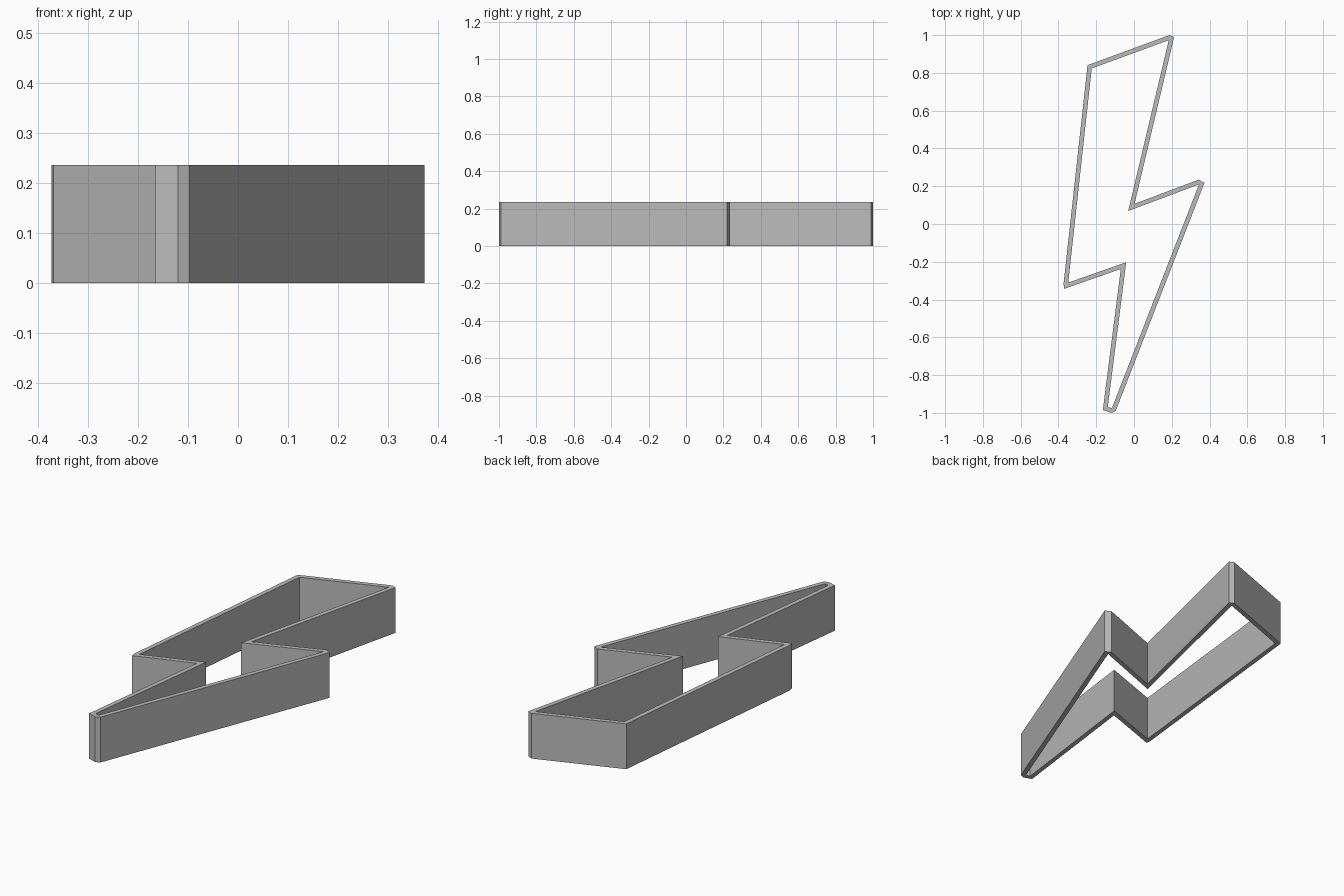
import bpy, bmesh
from mathutils import Vector
from mathutils.geometry import intersect_line_line_2d  # noqa: F401
from mathutils.geometry import intersect_line_line

if "Cube" in bpy.data.objects:
    bpy.data.objects.remove(bpy.data.objects["Cube"])

HEIGHT, WALL = 0.235, 0.024

# Outer outline, counter-clockwise; each group is one corner (two points = clipped tip)
corners = [
    [(-0.165, -0.985)],
    [(-0.12, -1.0), (-0.097, -0.99)],
    [(0.373, 0.218), (0.343, 0.235)],
    [(0.003, 0.107)],
    [(0.212, 0.988), (0.188, 1.0)],
    [(-0.246, 0.841)],
    [(-0.373, -0.318), (-0.369, -0.343)],
    [(-0.07, -0.238)],
]
corners = [[Vector((x, y, 0)) for x, y in c] for c in corners]
n = len(corners)


def inset_edge(i):
    """Long wall edge leaving corner i, moved inward by the wall thickness."""
    a, b = corners[i][-1], corners[(i + 1) % n][0]
    d = (b - a).normalized()
    off = Vector((-d.y, d.x, 0)) * WALL
    return a + off, b + off


# Inner outline keeps sharp corners where neighbouring inset edges meet
inner = [intersect_line_line(*inset_edge(i - 1), *inset_edge(i))[0] for i in range(n)]

bm = bmesh.new()


def ring(z):
    up = Vector((0, 0, z))
    return ([[bm.verts.new(p + up) for p in c] for c in corners],
            [bm.verts.new(p + up) for p in inner])


out0, in0 = ring(0)
out1, in1 = ring(HEIGHT)
for i in range(n):
    j = (i + 1) % n
    # long wall: outside, inside, top rim, bottom rim
    bm.faces.new((out0[i][-1], out0[j][0], out1[j][0], out1[i][-1]))
    bm.faces.new((in0[j], in0[i], in1[i], in1[j]))
    bm.faces.new((out1[i][-1], out1[j][0], in1[j], in1[i]))
    bm.faces.new((out0[j][0], out0[i][-1], in0[i], in0[j]))
    # clipped tip: outside face and rim triangles
    if len(out0[i]) == 2:
        bm.faces.new((out0[i][0], out0[i][1], out1[i][1], out1[i][0]))
        bm.faces.new((out1[i][0], out1[i][1], in1[i]))
        bm.faces.new((out0[i][1], out0[i][0], in0[i]))
bmesh.ops.recalc_face_normals(bm, faces=bm.faces)

mesh = bpy.data.meshes.new("bolt_wall")
bm.to_mesh(mesh)
bm.free()
mat = bpy.data.materials.new("light grey")
mat.diffuse_color = (0.5, 0.5, 0.5, 1)
mat.use_nodes = True
mat.node_tree.nodes["Principled BSDF"].inputs["Base Color"].default_value = mat.diffuse_color
mesh.materials.append(mat)
bpy.context.collection.objects.link(bpy.data.objects.new("bolt_wall", mesh))
